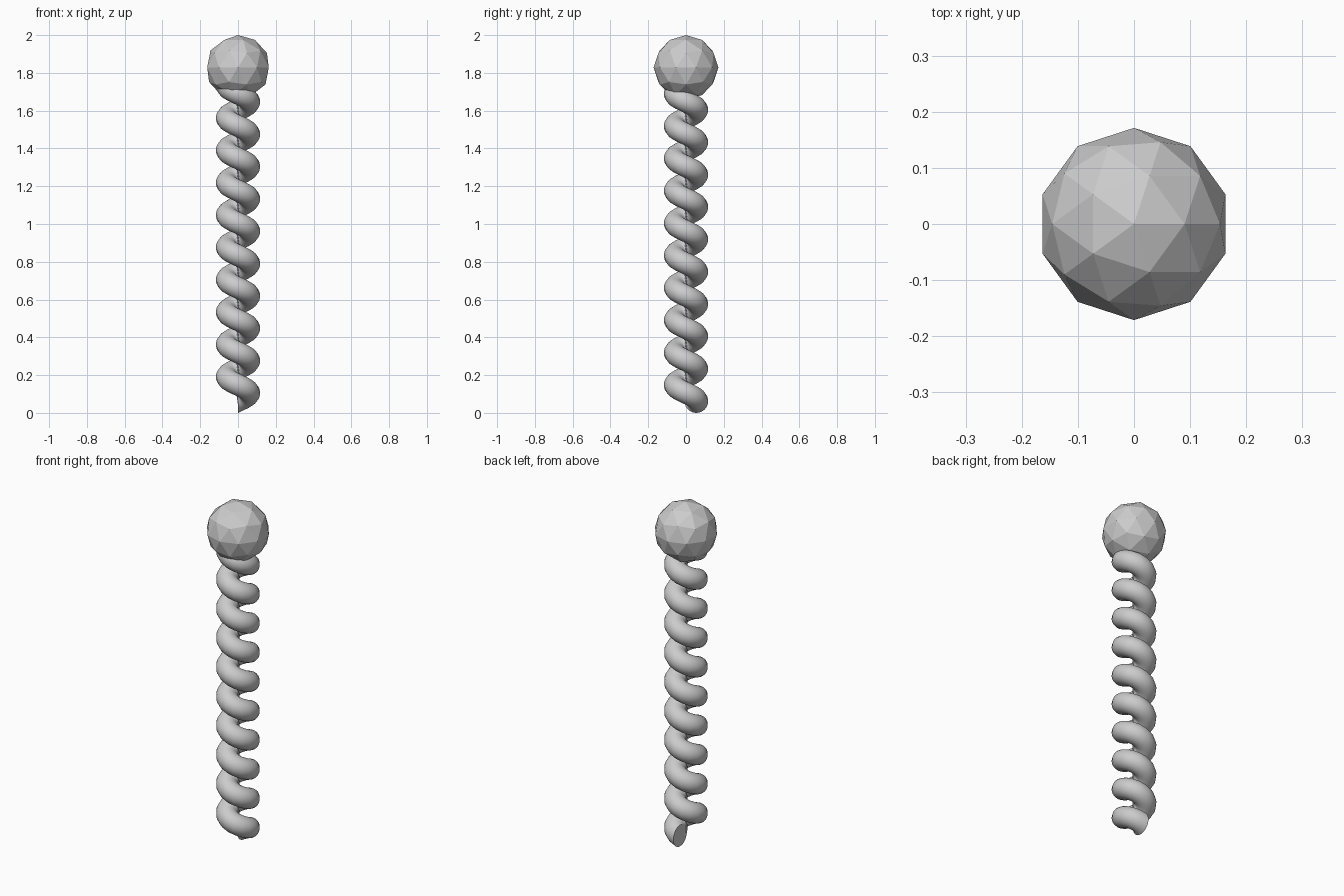
import bpy, bmesh, math

if "Cube" in bpy.data.objects:
    bpy.data.objects.remove(bpy.data.objects["Cube"])

grey = bpy.data.materials.new("plain grey")
grey.diffuse_color = (0.6, 0.6, 0.6, 1)
grey.use_nodes = True
grey.node_tree.nodes["Principled BSDF"].inputs["Base Color"].default_value = grey.diffuse_color

# Spiral shaft: an upright circle swept around the axis, left-handed
TURNS, STEPS, SIDES = 10, 16, 32
PITCH, PATH_R, TUBE_R = 0.1713, 0.0545, 0.0625
bm = bmesh.new()
rings = []
for i in range(TURNS * STEPS + 1):
    turn = i / STEPS
    a = math.pi / 2 - 2 * math.pi * turn
    ring = []
    for j in range(SIDES):
        b = 2 * math.pi * j / SIDES
        r = PATH_R + TUBE_R * math.cos(b)
        z = TUBE_R + PITCH * turn + TUBE_R * math.sin(b)
        ring.append(bm.verts.new((r * math.cos(a), r * math.sin(a), z)))
    rings.append(ring)
for lo, hi in zip(rings, rings[1:]):
    for j in range(SIDES):
        k = (j + 1) % SIDES
        bm.faces.new((lo[j], lo[k], hi[k], hi[j])).smooth = True
# Flat ends
bm.faces.new(rings[0])
bm.faces.new(rings[-1])
bmesh.ops.recalc_face_normals(bm, faces=bm.faces)
mesh = bpy.data.meshes.new("spiral_shaft")
bm.to_mesh(mesh)
bm.free()
shaft = bpy.data.objects.new("spiral_shaft", mesh)
bpy.context.collection.objects.link(shaft)
mesh.materials.append(grey)
bpy.context.view_layer.objects.active = shaft
shaft.select_set(True)
bpy.ops.object.shade_smooth_by_angle(angle=math.radians(50))

# Faceted ball on top
bpy.ops.mesh.primitive_ico_sphere_add(subdivisions=2, radius=0.1713, location=(0, 0, 1.8287))
ball = bpy.context.object
ball.name = "faceted_ball"
ball.data.materials.append(grey)
